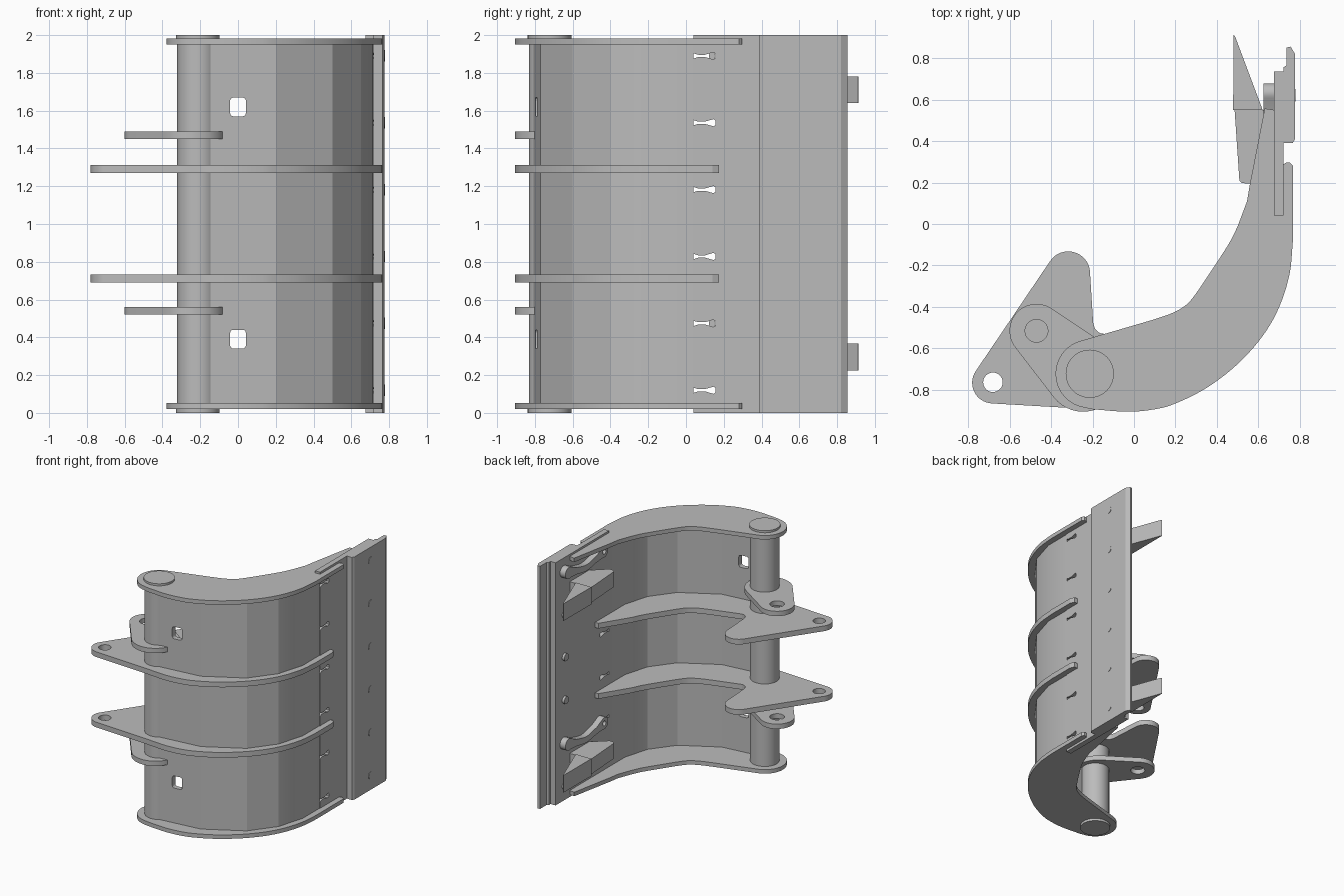
import bpy, bmesh, math
from mathutils import Matrix, Vector

cube = bpy.data.objects.get("Cube")
if cube:
    bpy.data.objects.remove(cube, do_unlink=True)

steel = bpy.data.materials.new("steel grey")
steel.use_nodes = True
steel.diffuse_color = (0.5, 0.5, 0.5, 1)
steel.node_tree.nodes["Principled BSDF"].inputs["Base Color"].default_value = (0.5, 0.5, 0.5, 1)

# Local prism axes turned so that the outline lies in the y-z plane
SIDEWAYS = Matrix(((0, 0, 1, 0), (1, 0, 0, 0), (0, 1, 0, 0), (0, 0, 0, 1)))


def arc(cx, cy, r, start, end, n=16):
    """Points on a circle between two angles in degrees."""
    angles = [math.radians(start + (end - start) * i / n) for i in range(n + 1)]
    return [(cx + r * math.cos(a), cy + r * math.sin(a)) for a in angles]


def circle(cx, cy, r, n=32):
    return arc(cx, cy, r, 0, 360, n)[:-1]


def spline(points, n=5):
    """Catmull-Rom curve through the points."""
    p = [Vector(q) for q in points]
    p = [2 * p[0] - p[1]] + p + [2 * p[-1] - p[-2]]
    out = []
    for a, b, c, d in zip(p, p[1:], p[2:], p[3:]):
        for i in range(n):
            t = i / n
            out.append(tuple(0.5 * (2 * b + (c - a) * t + (2 * a - 5 * b + 4 * c - d) * t * t
                                    + (3 * b - a - 3 * c + d) * t ** 3)))
    return out + [tuple(points[-1])]


def capsule(a, ra, b, rb):
    """Two circles joined by their outer tangents."""
    dx, dy = b[0] - a[0], b[1] - a[1]
    mid = math.degrees(math.atan2(dy, dx))
    half = math.degrees(math.acos((ra - rb) / math.hypot(dx, dy)))
    return (arc(*a, ra, mid + half, mid + 360 - half, 24)
            + arc(*b, rb, mid - half, mid + half, 24))


def prism(name, loops, low, high, sideways=False):
    """Extrude an outline with optional holes from low to high."""
    curve = bpy.data.curves.new(name, "CURVE")
    curve.dimensions = "2D"
    curve.fill_mode = "BOTH"
    curve.extrude = (high - low) / 2
    for loop in loops:
        s = curve.splines.new("POLY")
        s.points.add(len(loop) - 1)
        for point, (x, y) in zip(s.points, loop):
            point.co = (x, y, 0, 1)
        s.use_cyclic_u = True
    temp = bpy.data.objects.new("temp", curve)
    bpy.context.collection.objects.link(temp)
    deps = bpy.context.evaluated_depsgraph_get()
    mesh = bpy.data.meshes.new_from_object(temp.evaluated_get(deps))
    bpy.data.objects.remove(temp, do_unlink=True)
    bm = bmesh.new()
    bm.from_mesh(mesh)
    bmesh.ops.remove_doubles(bm, verts=bm.verts, dist=0.0002)
    bmesh.ops.recalc_face_normals(bm, faces=bm.faces)
    bm.to_mesh(mesh)
    bm.free()
    mesh.transform(Matrix.Translation((0, 0, (low + high) / 2)))
    if sideways:
        mesh.transform(SIDEWAYS)
    mesh.materials.clear()
    mesh.materials.append(steel)
    obj = bpy.data.objects.new(name, mesh)
    bpy.context.collection.objects.link(obj)
    bpy.ops.object.select_all(action="DESELECT")
    obj.select_set(True)
    bpy.context.view_layer.objects.active = obj
    bpy.ops.object.shade_smooth_by_angle(angle=math.radians(20))
    return obj


PIN = (-0.213, -0.722)

# Shared edges of the end plates and ribs
outer_edge = spline([(-0.2, -0.893), (-0.03, -0.905), (0.1, -0.893), (0.2, -0.865), (0.35, -0.79),
                     (0.5, -0.675), (0.62, -0.54), (0.7, -0.4), (0.75, -0.24), (0.766, -0.08)])
inner_bend = spline([(0.5, -0.01), (0.46, -0.09), (0.37, -0.23), (0.28, -0.36),
                     (0.23, -0.405), (0.17, -0.435), (0.08, -0.465)])

# End plates
end_outline = (arc(*PIN, 0.165, 110, 255, 24) + outer_edge
               + [(0.766, 0.28), (0.75, 0.297), (0.73, 0.295), (0.7, 0.27), (0.675, 0.27),
                  (0.675, 0.55), (0.63, 0.557)]
               + [(0.56, 0.2), (0.545, 0.11)] + inner_bend)
for name, z in (("bottom", 0.02), ("top", 1.95)):
    prism(name + "_end_plate", [end_outline], z, z + 0.033)

# Middle ribs with two-lobed ears
rib_outline = (arc(-0.317, -0.237, 0.105, 5, 146) + arc(-0.68, -0.765, 0.1, 146, 266)
               + outer_edge
               + [(0.766, 0.14), (0.75, 0.175), (0.7, 0.175), (0.675, 0.22), (0.645, 0.22)]
               + inner_bend
               + spline([(-0.14, -0.53), (-0.165, -0.525), (-0.187, -0.505), (-0.197, -0.475)]))
for name, z in (("lower", 0.69), ("upper", 1.27)):
    prism(name + "_rib", [rib_outline, circle(-0.68, -0.763, 0.047)], z, z + 0.043)

# Link plates on the pin
link = capsule((-0.47, -0.515), 0.13, (-0.245, -0.725), 0.18)
for name, z in (("lower", 0.52), ("upper", 1.45)):
    prism(name + "_link_plate", [link, circle(-0.47, -0.515, 0.055)], z, z + 0.04)

# Pivot tube and its end caps
prism("pivot_tube", [circle(*PIN, 0.109, 48)], 0.01, 1.99)
for name, z in (("bottom", 0), ("top", 1.98)):
    prism(name + "_pin_cap", [circle(*PIN, 0.116, 48)], z, z + 0.02)

# Faceted shell with two windows
shell_outline = [(-0.16, -0.81), (0.2, -0.77), (0.5, -0.6), (0.65, -0.4), (0.715, -0.18), (0.715, 0.04),
                 (0.675, 0.04), (0.675, -0.17), (0.615, -0.38), (0.475, -0.565), (0.185, -0.73),
                 (-0.16, -0.77)]
shell = prism("curved_shell", [shell_outline], 0.04, 1.96)
for z in (0.39, 1.62):
    bpy.ops.mesh.primitive_cube_add(size=1, location=(0, -0.79, z))
    cutter = bpy.context.object
    cutter.scale = (0.084, 0.3, 0.1)
    bpy.ops.object.transform_apply(location=False, rotation=False, scale=True)
    bm = bmesh.new()
    bm.from_mesh(cutter.data)
    edges = [e for e in bm.edges if abs(e.verts[0].co.y - e.verts[1].co.y) > 0.1]
    bmesh.ops.bevel(bm, geom=edges, offset=0.018, segments=3, profile=0.5, affect="EDGES")
    bm.to_mesh(cutter.data)
    bm.free()
    mod = shell.modifiers.new("window", "BOOLEAN")
    mod.operation = "DIFFERENCE"
    mod.object = cutter
    bpy.context.view_layer.objects.active = shell
    bpy.ops.object.modifier_apply(modifier="window")
    bpy.data.objects.remove(cutter, do_unlink=True)

# Blade base plate with bone-shaped notches along its inner edge
levels = [0.12 + 0.354 * i for i in range(6)]
notch = [(0.04, 0.014), (0.065, 0.006), (0.1, 0.006), (0.145, 0.019), (0.157, 0.012)]
blade_outline = [(0.04, 2), (0.735, 2), (0.735, 0), (0.04, 0)]
blade_outline = blade_outline[::-1][1:] and [(0.735, 2), (0.735, 0), (0.04, 0)]
for z in levels:
    blade_outline += [(y, z - h) for y, h in notch] + [(y, z + h) for y, h in reversed(notch)]
blade_outline.append((0.04, 2))
prism("blade_plate", [blade_outline[::-1]], 0.675, 0.72, sideways=True)

# Cutting edge
prism("cutting_edge", [[(0.72, 0.39), (0.765, 0.39), (0.776, 0.41), (0.776, 0.82), (0.755, 0.855),
                        (0.735, 0.85), (0.735, 0.765), (0.72, 0.755)]], 0, 2)

# Blade bolts
for i, z in enumerate(levels):
    prism(f"blade_bolt_{i + 1}", [circle(0.62, z, 0.03, 20)], 0.655, 0.779, sideways=True)

# Teeth, their holders, and the two-eyed brackets beside them
for name, z in (("lower", 0.225), ("upper", 1.64)):
    prism(name + "_tooth", [[(0.478, 0.55), (0.62, 0.55), (0.487, 0.905), (0.48, 0.912)]], z, z + 0.142)
    prism(name + "_tooth_holder", [[(0.485, 0.55), (0.508, 0.21), (0.52, 0.197), (0.56, 0.195),
                                    (0.675, 0.3), (0.675, 0.55)]], z + 0.008, z + 0.134)
    c = z + 0.25
    bow = (arc(0.63, c, 0.048, -110, 120) + spline([(0.53, c + 0.005), (0.4, c - 0.02), (0.27, c + 0.005)])
           + arc(0.17, c, 0.048, 60, 290) + spline([(0.27, c - 0.05), (0.4, c - 0.07), (0.53, c - 0.05)]))
    prism(name + "_bracket", [bow, circle(0.17, c, 0.02, 20)], 0.625, 0.676, sideways=True)
